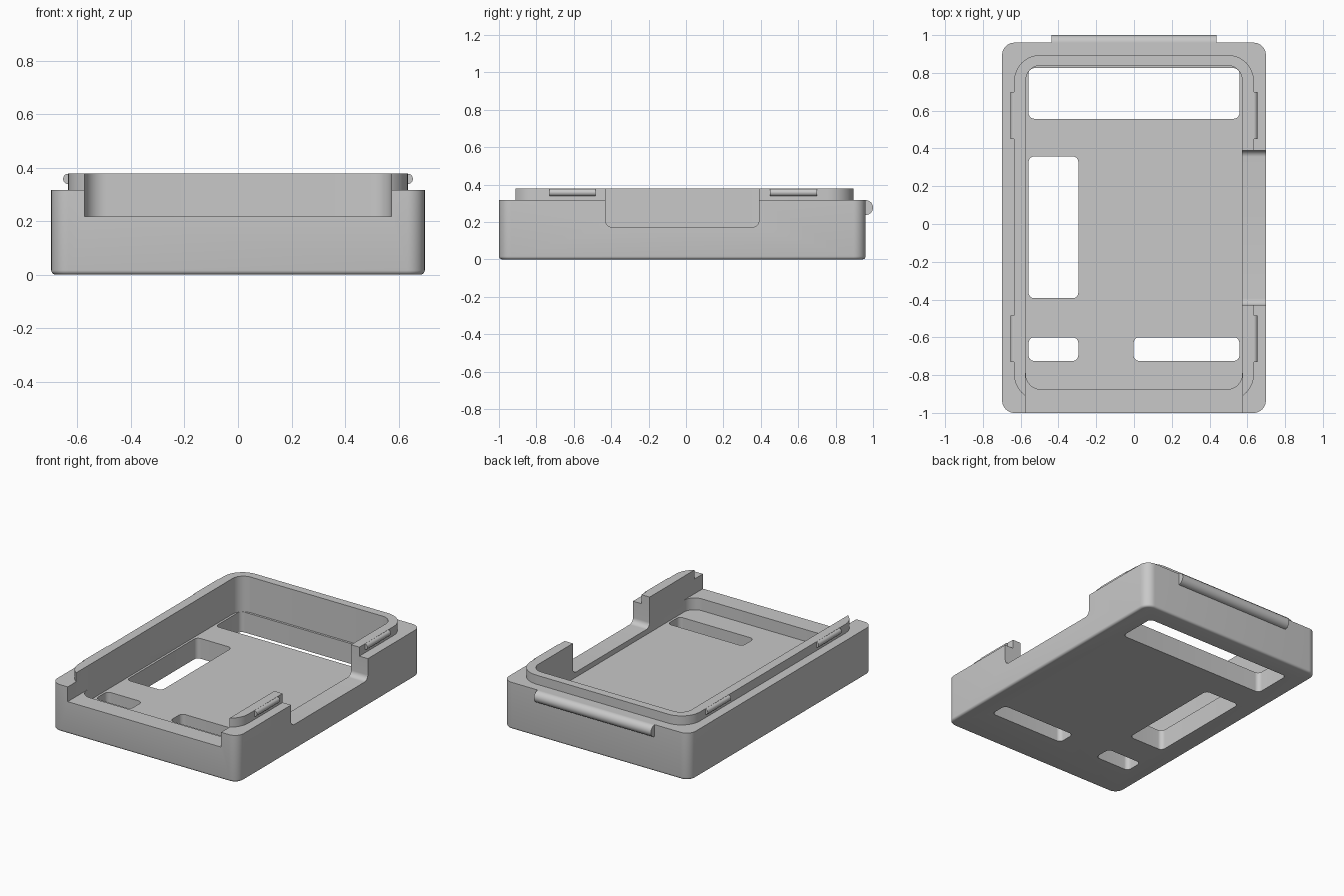
import bpy, bmesh, math

if "Cube" in bpy.data.objects:
    bpy.data.objects.remove(bpy.data.objects["Cube"])

grey = bpy.data.materials.new("plain grey")
grey.diffuse_color = (0.58, 0.58, 0.58, 1)
grey.use_nodes = True
grey.node_tree.nodes["Principled BSDF"].inputs["Base Color"].default_value = grey.diffuse_color


def rounded_rect(a0, a1, b0, b1, r, seg=10):
    """Corner points of a rounded rectangle, counter-clockwise."""
    pts = []
    corners = [(a1 - r, b1 - r), (a0 + r, b1 - r), (a0 + r, b0 + r), (a1 - r, b0 + r)]
    for k, (ca, cb) in enumerate(corners):
        for i in range(seg + 1):
            t = math.pi / 2 * (k + i / seg)
            pts.append((ca + r * math.cos(t), cb + r * math.sin(t)))
    return pts


def loft(name, rings):
    """Closed solid through a stack of equal-length point loops."""
    bm = bmesh.new()
    loops = [[bm.verts.new(p) for p in ring] for ring in rings]
    n = len(loops[0])
    for low, high in zip(loops, loops[1:]):
        for i in range(n):
            j = (i + 1) % n
            bm.faces.new((low[i], low[j], high[j], high[i]))
    bm.faces.new(loops[0][::-1])
    bm.faces.new(loops[-1])
    bmesh.ops.recalc_face_normals(bm, faces=bm.faces)
    mesh = bpy.data.meshes.new(name)
    bm.to_mesh(mesh)
    bm.free()
    mesh.materials.append(grey)
    obj = bpy.data.objects.new(name, mesh)
    bpy.context.collection.objects.link(obj)
    return obj


def slab(name, x0, x1, y0, y1, z0, z1, r):
    pts = rounded_rect(x0, x1, y0, y1, r)
    return loft(name, [[(x, y, z) for x, y in pts] for z in (z0, z1)])


def combine(target, other, operation):
    mod = target.modifiers.new("combine", 'BOOLEAN')
    mod.operation, mod.solver, mod.object = operation, 'EXACT', other
    bpy.context.view_layer.objects.active = target
    bpy.ops.object.modifier_apply(modifier=mod.name)
    bpy.data.objects.remove(other)


def smooth(obj):
    bpy.ops.object.select_all(action='DESELECT')
    obj.select_set(True)
    bpy.context.view_layer.objects.active = obj
    bpy.ops.object.shade_smooth_by_angle(angle=math.radians(35))


def rod(name, loc, radius, length, rot):
    bpy.ops.mesh.primitive_cylinder_add(vertices=32, radius=radius, depth=length,
                                        location=loc, rotation=rot)
    obj = bpy.context.object
    obj.name = name
    obj.data.materials.append(grey)
    smooth(obj)
    return obj


# Tray body with a small rounded bottom edge
FILLET, RIM, TOP, FLOOR = 0.016, 0.317, 0.378, 0.137
rings = []
for i in range(5):
    t = math.pi / 2 * i / 4
    d, z = FILLET * (1 - math.sin(t)), FILLET * (1 - math.cos(t))
    rings.append([(x, y, z) for x, y in
                  rounded_rect(-0.698 + d, 0.698 - d, -1 + d, 0.96 - d, 0.065 - d)])
rings.append([(x, y, RIM) for x, y in rounded_rect(-0.698, 0.698, -1, 0.96, 0.065)])
tray = loft("tray", rings)

# Raised lip, then the hollow inside
combine(tray, slab("lip", -0.635, 0.635, -0.935, 0.895, 0.2, TOP, 0.14), 'UNION')
combine(tray, slab("hollow", -0.573, 0.573, -0.875, 0.84, FLOOR, 0.6, 0.08), 'DIFFERENCE')

# Front opening
combine(tray, slab("front_opening", -0.5735, 0.5735, -1.2, -0.79, 0.217, 0.6, 0.0005),
        'DIFFERENCE')

# Right side opening with rounded lower corners
profile = rounded_rect(-0.43, 0.39, 0.172, 0.7, 0.035)
combine(tray, loft("side_opening", [[(x, y, z) for y, z in profile] for x in (0.5, 0.9)]),
        'DIFFERENCE')

# Floor windows
for x0, x1, y0, y1 in [(-0.558, 0.558, 0.557, 0.825), (-0.558, -0.295, -0.393, 0.358),
                       (-0.558, -0.295, -0.725, -0.6), (-0.002, 0.558, -0.725, -0.6)]:
    combine(tray, slab("window", x0, x1, y0, y1, -0.2, 0.2, 0.03), 'DIFFERENCE')
smooth(tray)

# Snap ridges on both sides of the lip
for side, sx in (("left", -1), ("right", 1)):
    for end, y0, y1 in (("front", -0.73, -0.485), ("back", 0.45, 0.7)):
        rod(f"snap_ridge_{side}_{end}", (sx * 0.634, (y0 + y1) / 2, 0.3575), 0.0195,
            y1 - y0, (math.pi / 2, 0, 0))

# Rounded bar along the back
rod("back_bar", (0, 0.96, 0.277), 0.04, 0.875, (0, math.pi / 2, 0))
